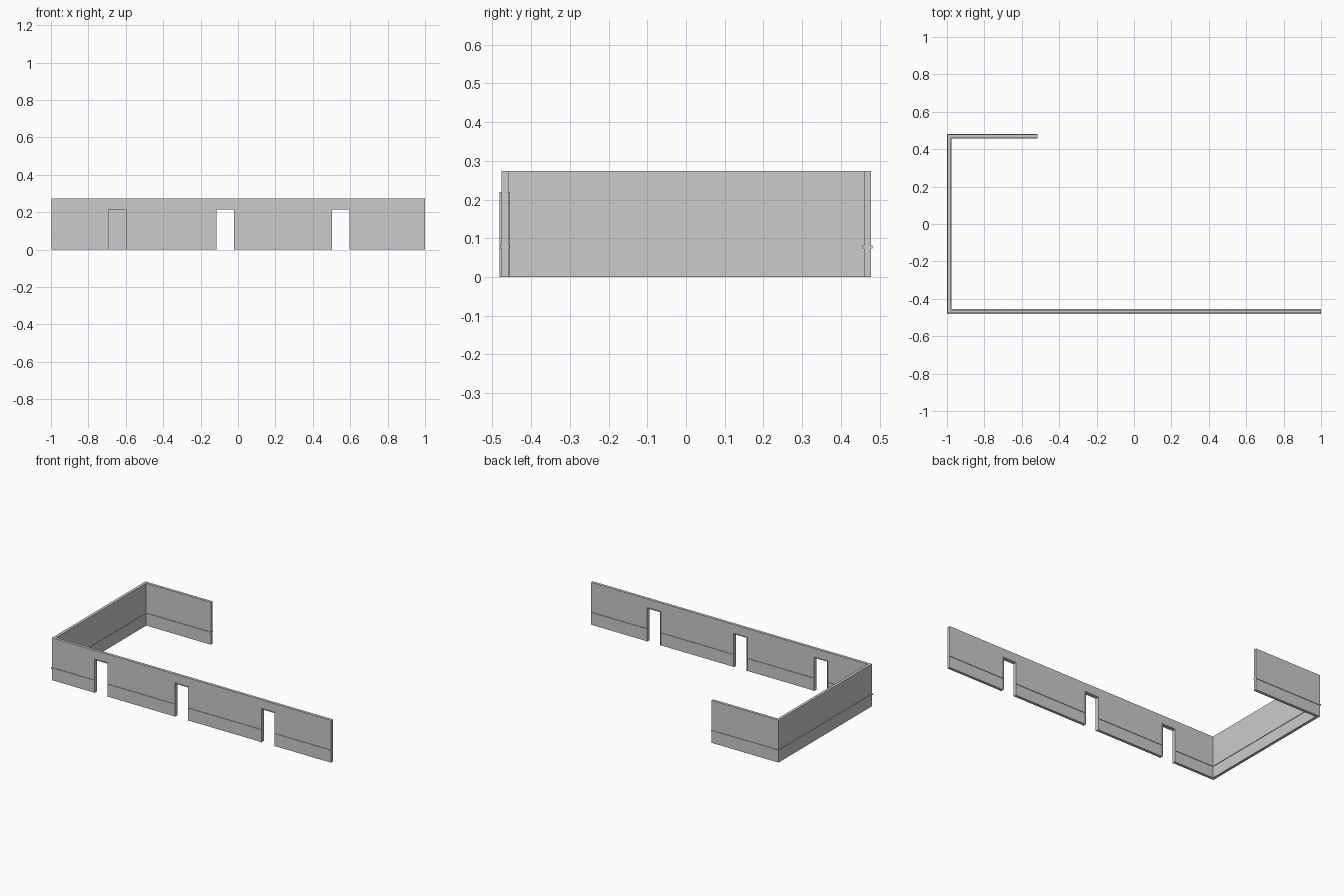
import bpy, bmesh

if "Cube" in bpy.data.objects:
    bpy.data.objects.remove(bpy.data.objects["Cube"])

# Centre line of the wall run: back stub, left side, long front
PATH = [(-0.516, 0.4685), (-0.9875, 0.4685), (-0.9875, -0.468), (1.0, -0.468)]
DOORS = [-0.645, -0.069, 0.55]
DOOR_W, DOOR_H, FRAME_T = 0.101, 0.219, 0.004


def finish(name, bm):
    bmesh.ops.recalc_face_normals(bm, faces=bm.faces)
    me = bpy.data.meshes.new(name)
    bm.to_mesh(me)
    bm.free()
    ob = bpy.data.objects.new(name, me)
    bpy.context.collection.objects.link(ob)
    return ob


def prism(name, outline, extrude):
    bm = bmesh.new()
    face = bm.faces.new([bm.verts.new(p) for p in outline])
    out = bmesh.ops.extrude_face_region(bm, geom=[face])
    verts = [g for g in out["geom"] if isinstance(g, bmesh.types.BMVert)]
    bmesh.ops.translate(bm, verts=verts, vec=extrude)
    return finish(name, bm)


def run(name, half, z0, z1):
    """Mitred C-shaped band of the given half width along PATH."""
    def side(h):
        (xe, yb), (xl, _), (_, yf), (xr, _) = PATH
        return [(xe, yb + h, z0), (xl - h, yb + h, z0),
                (xl - h, yf - h, z0), (xr, yf - h, z0)]
    return prism(name, side(half) + side(-half)[::-1], (0, 0, z1 - z0))


# Walls and the dado rail that shows on both faces
walls = run("walls", 0.009, 0, 0.274)
rail = run("dado_rail", 0.0125, 0.0735, 0.082)

# Door openings
for i, x in enumerate(DOORS):
    w = DOOR_W / 2 - 0.001
    h = DOOR_H - 0.001
    cutter = prism("door_cutter", [(x - w, -0.52, -0.05), (x + w, -0.52, -0.05),
                                   (x + w, -0.52, h), (x - w, -0.52, h)], (0, 0.1, 0))
    cutter.hide_render = True
    for ob in (walls, rail):
        mod = ob.modifiers.new("door_opening", 'BOOLEAN')
        mod.operation = 'DIFFERENCE'
        mod.solver = 'EXACT'
        mod.object = cutter
        bpy.context.view_layer.objects.active = ob
        bpy.ops.object.modifier_apply(modifier=mod.name)
    bpy.data.objects.remove(cutter)

    # Thin door lining, slightly proud of the wall
    o, n = DOOR_W / 2, DOOR_W / 2 - FRAME_T
    y, t = -0.481, DOOR_H - FRAME_T
    prism(f"door_frame_{i + 1}",
          [(x - o, y, 0), (x - o, y, DOOR_H), (x + o, y, DOOR_H), (x + o, y, 0),
           (x + n, y, 0), (x + n, y, t), (x - n, y, t), (x - n, y, 0)], (0, 0.026, 0))
